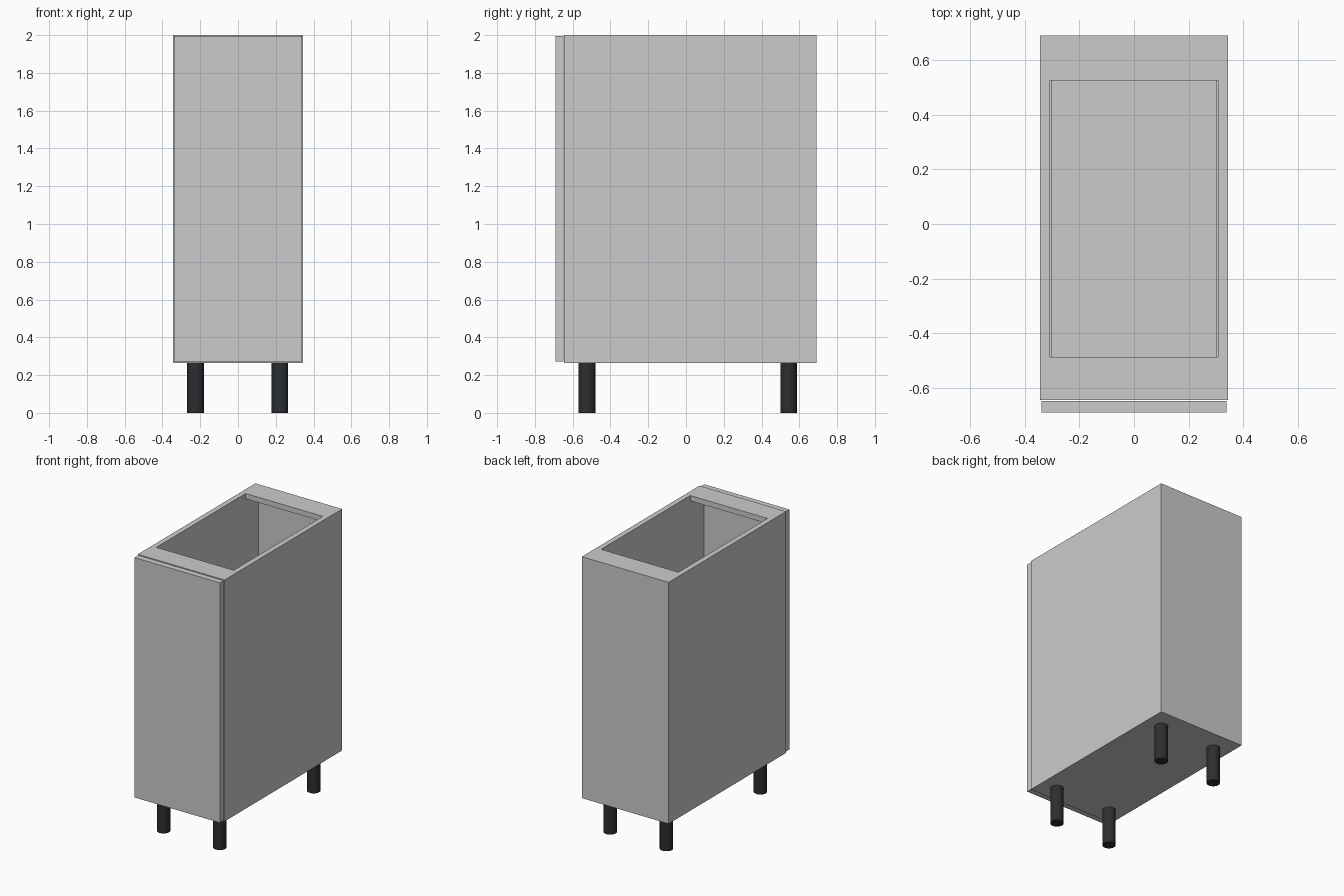
import bpy, bmesh
from mathutils import Matrix, Vector

if "Cube" in bpy.data.objects:
    bpy.data.objects.remove(bpy.data.objects["Cube"])


def finish(name, bm):
    mesh = bpy.data.meshes.new(name)
    bm.to_mesh(mesh)
    bm.free()
    ob = bpy.data.objects.new(name, mesh)
    bpy.context.collection.objects.link(ob)
    return ob


def box(name, x0, x1, y0, y1, z0, z1):
    lo, hi = Vector((x0, y0, z0)), Vector((x1, y1, z1))
    bm = bmesh.new()
    bmesh.ops.create_cube(bm, size=1, matrix=Matrix.Translation((lo + hi) / 2)
                          @ Matrix.Diagonal((*(hi - lo), 1)))
    return finish(name, bm)


# Main dimensions
W, T = 0.345, 0.038              # half width, board thickness
FRONT, BACK = -0.645, 0.69       # carcass depth
BOTTOM, TOP = 0.265, 2.0
IN = W - T                       # inner half width
PANEL = 0.674                    # inner face of the thin back panel

black = bpy.data.materials.new("black_plastic")
black.diffuse_color = (0.025, 0.027, 0.03, 1)
black.use_nodes = True
black.node_tree.nodes["Principled BSDF"].inputs["Base Color"].default_value = black.diffuse_color

# Carcass boards
box("left_side", -W, -IN, FRONT, BACK, BOTTOM, TOP)
box("right_side", IN, W, FRONT, BACK, BOTTOM, TOP)
box("bottom_board", -IN, IN, FRONT, PANEL, BOTTOM, BOTTOM + T)
box("back_panel", -IN, IN, PANEL, BACK, BOTTOM, TOP)
box("front_top_rail", -IN, IN, FRONT, -0.487, TOP - T, TOP)
box("back_top_rail", -IN, IN, 0.525, PANEL, TOP - T, TOP)

# Loose shelf inside, with a little side clearance
box("shelf", -0.303, 0.303, -0.60, 0.665, 1.11, 1.11 + T)

# Door, slightly smaller than the carcass front
box("door", -0.339, 0.339, -0.69, FRONT - 0.003, 0.271, 1.995)

# Four round legs
R = 0.044
for side, x in (("left", -0.225), ("right", 0.222)):
    for end, y in (("front", -0.524), ("back", 0.543)):
        bm = bmesh.new()
        bmesh.ops.create_cone(bm, cap_ends=True, segments=32, radius1=R, radius2=R,
                              depth=BOTTOM, matrix=Matrix.Translation((x, y, BOTTOM / 2)))
        for f in bm.faces:
            f.smooth = len(f.verts) == 4
        for e in bm.edges:
            e.smooth = all(len(f.verts) == 4 for f in e.link_faces)
        finish(f"{end}_{side}_leg", bm).data.materials.append(black)
